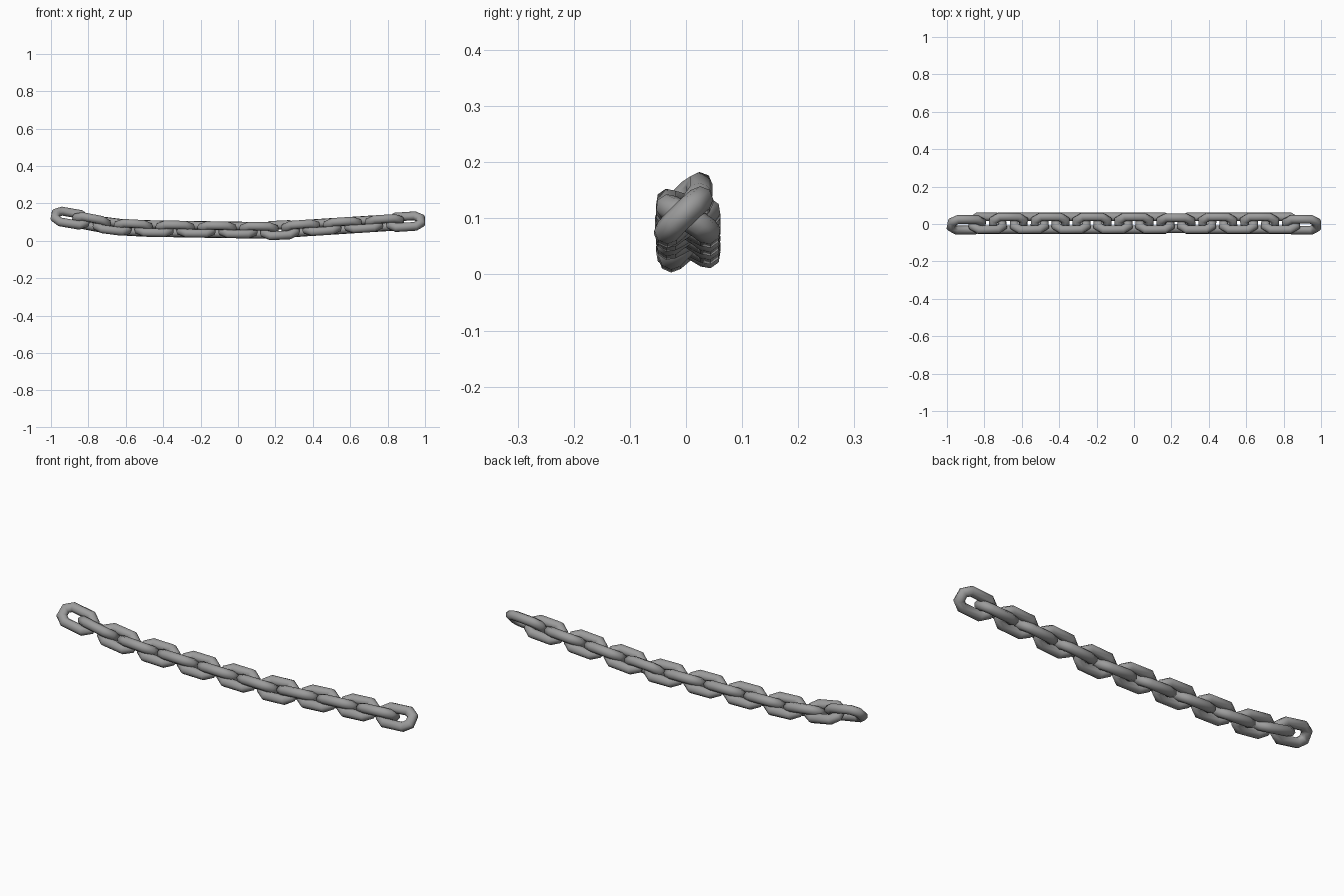
import bpy, bmesh, math
from mathutils import Vector, Euler

cube = bpy.data.objects.get("Cube")
if cube:
    bpy.data.objects.remove(cube, do_unlink=True)

steel = bpy.data.materials.new("grey steel")
steel.use_nodes = True
colour = (0.33, 0.33, 0.33, 1)
steel.diffuse_color = colour
steel.node_tree.nodes["Principled BSDF"].inputs["Base Color"].default_value = colour

COUNT, LENGTH, WIDTH, RADIUS, SIDES = 17, 0.208, 0.128, 0.0235, 8


def link_mesh():
    """Tube swept round a rectangle with chamfered corners."""
    a, b = LENGTH / 2 - RADIUS, WIDTH / 2 - RADIUS
    ca, cb = 0.03, 0.021
    quarter = [(a, b - cb), (a - ca, b)]
    path = []
    for sx, sy in ((1, 1), (-1, 1), (-1, -1), (1, -1)):
        pts = [Vector((x * sx, y * sy, 0)) for x, y in quarter]
        path += pts if sx * sy > 0 else pts[::-1]
    bm = bmesh.new()
    rings = []
    for i, p in enumerate(path):
        d1 = (p - path[i - 1]).normalized()
        d2 = (path[(i + 1) % len(path)] - p).normalized()
        n1, n2 = Vector((d1.y, -d1.x, 0)), Vector((d2.y, -d2.x, 0))
        mitre = (n1 + n2) / (1 + n1.dot(n2))
        ring = []
        for k in range(SIDES):
            t = math.tau * k / SIDES
            off = mitre * math.cos(t) + Vector((0, 0, math.sin(t)))
            ring.append(bm.verts.new(p + off * RADIUS))
        rings.append(ring)
    for i, ring in enumerate(rings):
        nxt = rings[(i + 1) % len(rings)]
        for k in range(SIDES):
            m = (k + 1) % SIDES
            bm.faces.new((ring[k], nxt[k], nxt[m], ring[m]))
    bmesh.ops.recalc_face_normals(bm, faces=bm.faces)
    for f in bm.faces:
        f.smooth = True
    mesh = bpy.data.meshes.new("chain_link")
    bm.to_mesh(mesh)
    bm.free()
    mesh.materials.append(steel)
    return mesh


# Sagging centre line of the chain: x, z
SAG = [(-1, 0.137), (-0.9, 0.122), (-0.78, 0.098), (-0.66, 0.076), (-0.5, 0.066),
       (0, 0.058), (0.2, 0.055), (0.33, 0.066), (0.56, 0.081), (0.78, 0.095), (1, 0.109)]


def height(x):
    for (x0, z0), (x1, z1) in zip(SAG, SAG[1:]):
        if x <= x1:
            return z0 + (z1 - z0) * (x - x0) / (x1 - x0)
    return SAG[-1][1]


# Links, rolled to alternate sides and steeper at the ends
mesh = link_mesh()
half = 1 - LENGTH / 2
STEEP = {0: 46, 10: 43, 16: 44}
for i in range(COUNT):
    x = -half + 2 * half * i / (COUNT - 1)
    roll = STEEP.get(i, 32) * (1 if i % 2 == 0 else -1)
    slope = (height(x + 0.09) - height(x - 0.09)) / 0.18
    link = bpy.data.objects.new(f"chain_link_{i + 1}", mesh)
    link.location = (x, 0.004 if 0 < i < COUNT - 1 else -0.004, height(x))
    link.rotation_euler = Euler((math.radians(roll), -math.atan(slope), 0))
    bpy.context.collection.objects.link(link)
